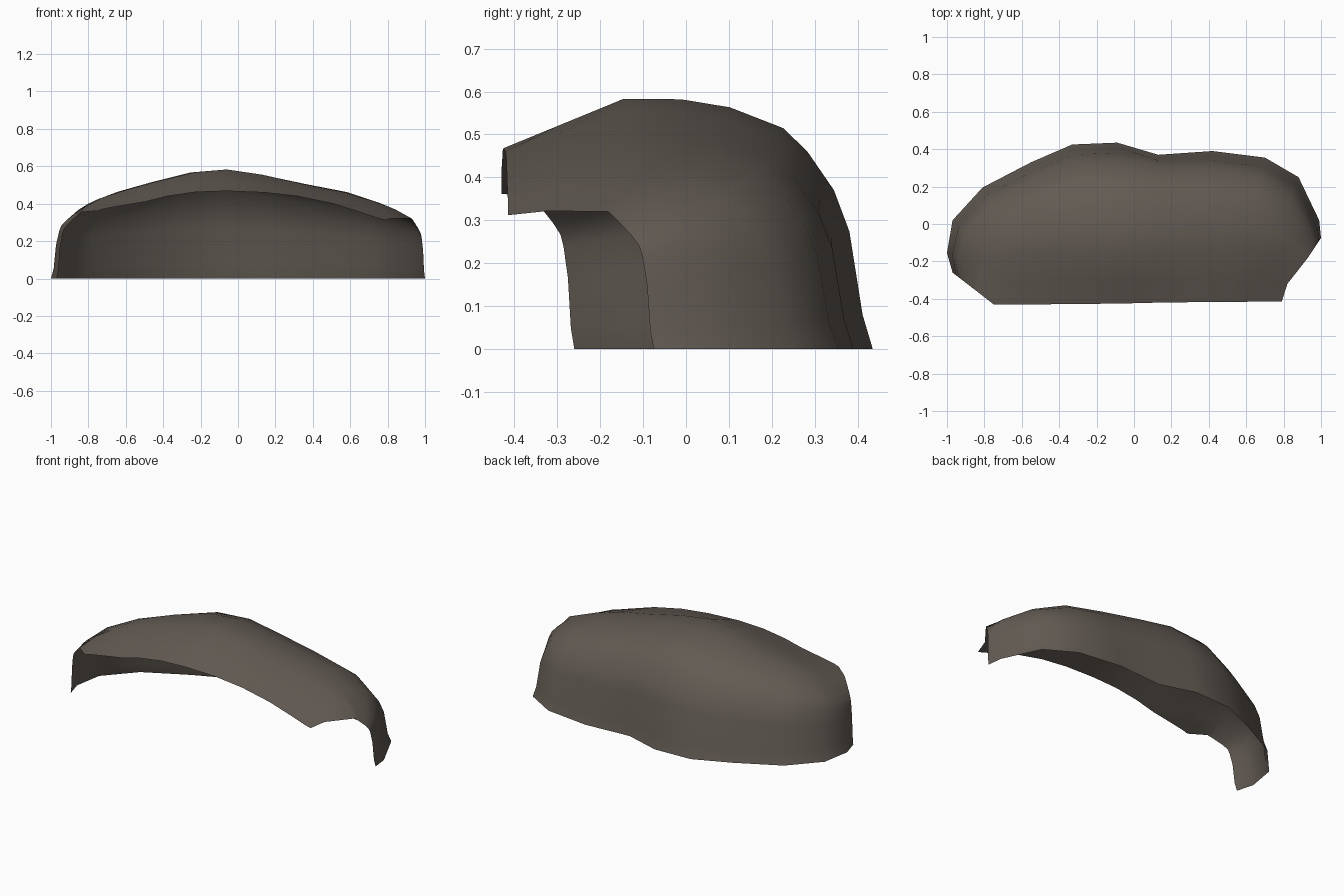
import bpy, bmesh
from mathutils import Vector

if "Cube" in bpy.data.objects:
    bpy.data.objects.remove(bpy.data.objects["Cube"])

# one flat colour
mat = bpy.data.materials.new("dark taupe")
mat.diffuse_color = (0.125, 0.105, 0.088, 1)
mat.use_nodes = True
mat.node_tree.nodes["Principled BSDF"].inputs["Base Color"].default_value = mat.diffuse_color

# stations left to right: foot x, y | crest x, y, z | front lip x, y, z | end weight
STATIONS = [
    (-.97, -.26, -.84, -.36, .355, -.75, -.43, .362, 1),
    (-1.0, -.155, -.82, -.22, .383, -.72, -.43, .372, 1),
    (-.97, .02, -.72, -.17, .435, -.62, -.43, .390, .75),
    (-.81, .195, -.60, -.15, .473, -.50, -.43, .410, .35),
    (-.55, .33, -.43, -.14, .520, -.38, -.428, .440, .1),
    (-.33, .425, -.23, -.145, .568, -.23, -.427, .462, 0),
    (-.09, .435, -.06, -.145, .583, -.06, -.425, .468, 0),
    (.13, .37, .13, -.14, .555, .14, -.42, .460, 0),
    (.42, .39, .35, -.14, .505, .32, -.418, .440, 0),
    (.70, .355, .55, -.14, .465, .51, -.417, .400, .1),
    (.88, .25, .72, -.14, .415, .66, -.415, .352, .4),
    (.99, .02, .84, -.13, .370, .75, -.415, .322, .8),
    (1.0, -.075, .93, -.18, .320, .79, -.415, .312, 1),
]
# back wall curve: fraction of run from foot to crest, fraction of height
BACK = [(0, 0), (.041, .137), (.094, .47), (.156, .635), (.263, .79),
        (.36, .883), (.574, .966), (.77, .998), (1, 1)]
# end wall curve: more chamfered
END = [(0, 0), (.08, .137), (.15, .47), (.25, .67), (.32, .75),
       (.5, .83), (.7, .90), (.85, .95), (1, 1)]

# curved shell, open at the front and below
rows = []
for fx, fy, cx, cy, cz, lx, ly, lz, w in STATIONS:
    foot, crest, lip = Vector((fx, fy, 0)), Vector((cx, cy, cz)), Vector((lx, ly, lz))
    pts = []
    for b, e in zip(BACK, END):
        run, rise = Vector(b).lerp(Vector(e), w)
        p = foot.lerp(crest, run)
        p.z = cz * rise
        pts.append(p)
    mid = crest.lerp(lip, .55)
    if lx > .78:
        mid = Vector((.82, -.32, .322))   # notch beside the right lip corner
    rows.append(pts + [mid, lip])

# the dent at the foot of the back wall fades out upwards
for j, (run, rise) in enumerate(BACK):
    mean = (rows[6][j].y + rows[8][j].y) / 2
    rows[7][j].y += (mean - rows[7][j].y) * rise

bm = bmesh.new()
columns = [[bm.verts.new(p) for p in pts] for pts in rows]
for a, b in zip(columns, columns[1:]):
    for j in range(len(a) - 1):
        bm.faces.new((a[j], a[j + 1], b[j + 1], b[j]))
bm.normal_update()
top = max(bm.faces, key=lambda f: f.calc_center_median().z)
if top.normal.z < 0:
    bmesh.ops.reverse_faces(bm, faces=bm.faces)
for f in bm.faces:
    f.smooth = True

mesh = bpy.data.meshes.new("curved_shell")
bm.to_mesh(mesh)
bm.free()
mesh.materials.append(mat)
shell = bpy.data.objects.new("curved_shell", mesh)
bpy.context.collection.objects.link(shell)
